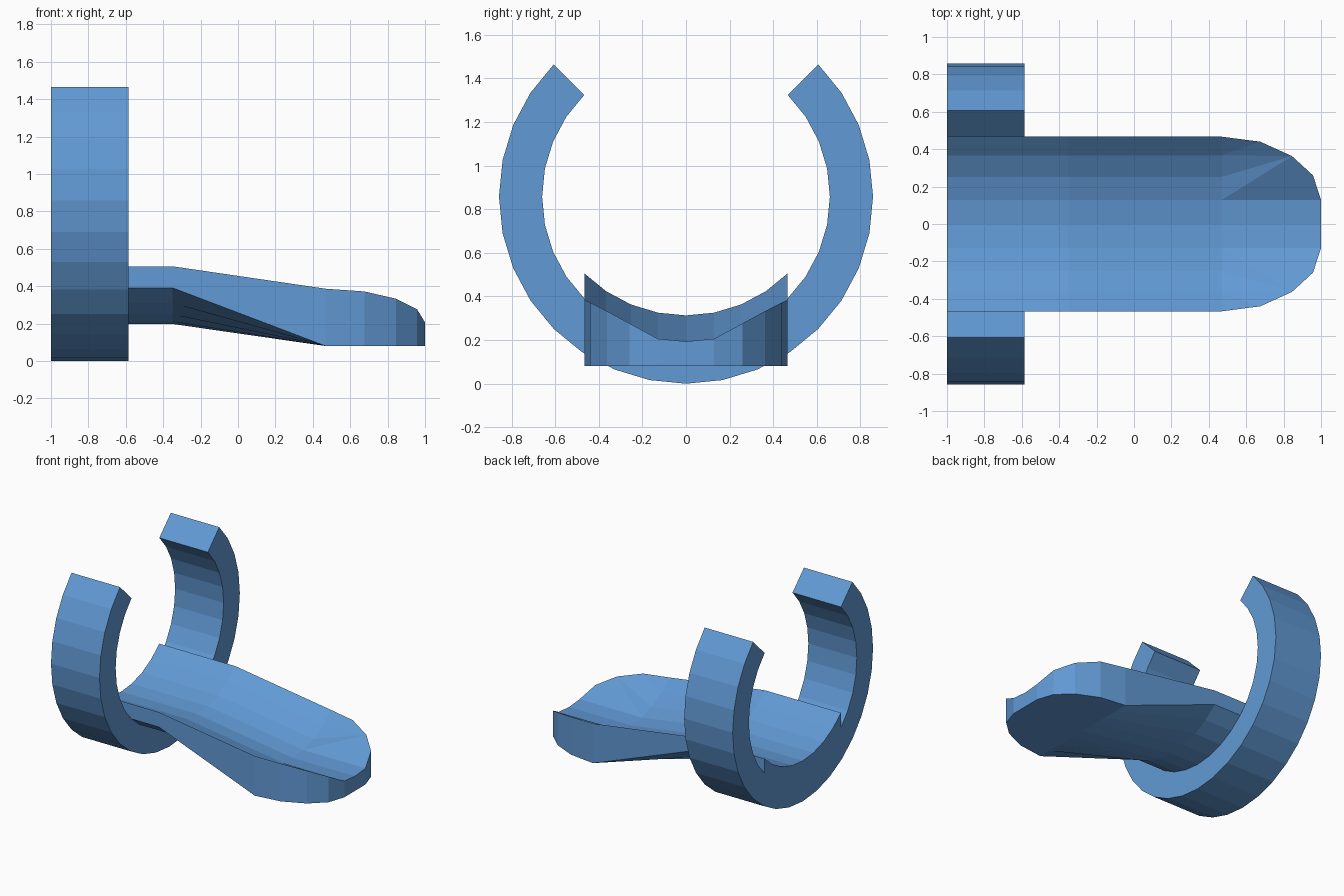
import bpy, bmesh
from math import sin, cos, radians

if "Cube" in bpy.data.objects:
    bpy.data.objects.remove(bpy.data.objects["Cube"])

CZ, RO, RI = 0.858, 0.858, 0.66      # clip centre height, outer and inner radius
STEP = 11.25

blue = bpy.data.materials.new("blue")
blue.diffuse_color = (0.12, 0.32, 0.66, 1)
blue.use_nodes = True
blue.node_tree.nodes["Principled BSDF"].inputs["Base Color"].default_value = blue.diffuse_color


def finish(name, bm):
    bmesh.ops.recalc_face_normals(bm, faces=bm.faces)
    me = bpy.data.meshes.new(name)
    bm.to_mesh(me)
    bm.free()
    me.materials.append(blue)
    ob = bpy.data.objects.new(name, me)
    bpy.context.collection.objects.link(ob)
    return ob


# Open ring clip: 24 segments sweeping 270 degrees around the bottom
bm = bmesh.new()
loops = []
for i in range(25):
    a = radians(45 - i * STEP)
    loops.append([bm.verts.new((x, r * cos(a), CZ + r * sin(a)))
                  for x, r in ((-1, RO), (-0.585, RO), (-0.585, RI), (-1, RI))])
for p, q in zip(loops, loops[1:]):
    for k in range(4):
        bm.faces.new((p[k], p[(k + 1) % 4], q[(k + 1) % 4], q[k]))
bm.faces.new(loops[0])
bm.faces.new(loops[-1])
finish("ring_clip", bm)

# Curved tongue: one half, mirrored across y = 0
bm = bmesh.new()
THICK, DROP, FLOOR = 0.115, 0.12, 0.08
arc = [(RI * sin(radians(i * STEP)), CZ - RI * cos(radians(i * STEP))) for i in range(5)]
top, bot = [], []
for x, drop, flat in ((-1, 0, False), (-0.35, 0, False), (0.47, DROP, True)):
    top.append([bm.verts.new((x, y, z + THICK - drop)) for y, z in arc])
    bot.append([bm.verts.new((x, y, FLOOR if flat else z)) for y, z in arc])
for s in (top, bot):
    for p, q in zip(s, s[1:]):
        for k in range(4):
            bm.faces.new((p[k], p[k + 1], q[k + 1], q[k]))
for k in range(4):                    # rear end
    bm.faces.new((top[0][k], top[0][k + 1], bot[0][k + 1], bot[0][k]))
for k in range(2):                    # straight side walls
    bm.faces.new((top[k][4], top[k + 1][4], bot[k + 1][4], bot[k][4]))

# Rounded tip with a flat underside
outline = [(0.675, 0.44, 0.372), (0.845, 0.363, 0.333), (0.957, 0.26, 0.277),
           (1.0, 0.129, 0.206), (1.0, 0, 0.194)]
t = [bm.verts.new(p) for p in outline]
b = [bm.verts.new((x, y, FLOOR)) for x, y, z in outline]
a = top[2]
for f in ((a[4], a[3], t[0]), (a[3], t[1], t[0]), (a[3], a[2], t[1]), (a[2], a[1], t[1]),
          (a[1], t[2], t[1]), (a[1], t[3], t[2]), (a[0], a[1], t[3], t[4])):
    bm.faces.new(f)
bm.faces.new(bot[2] + b)
rim_t, rim_b = [a[4]] + t, [bot[2][4]] + b
for k in range(5):
    bm.faces.new((rim_t[k], rim_t[k + 1], rim_b[k + 1], rim_b[k]))
tongue = finish("tongue", bm)
mirror = tongue.modifiers.new("Mirror", 'MIRROR')
mirror.use_axis = (False, True, False)
